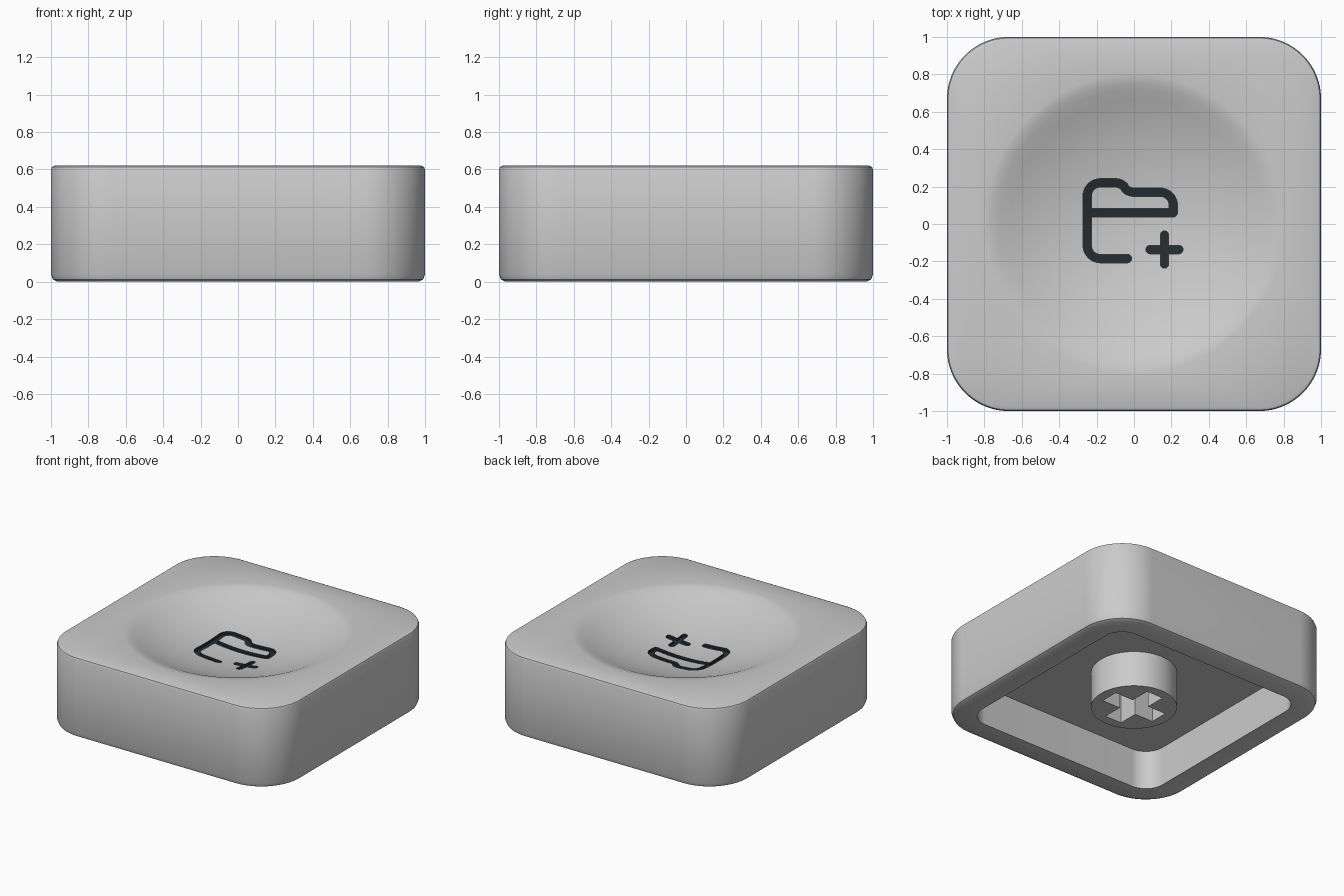
import bpy, bmesh, math
from mathutils import Vector

if "Cube" in bpy.data.objects:
    bpy.data.objects.remove(bpy.data.objects["Cube"])

CORNER_STEPS = 24
DISH_R, DISH_LOW = 1.70, 0.44      # dish sphere radius, lowest point
STROKE = 0.0225                    # half width of the icon lines


def material(name, rgb):
    m = bpy.data.materials.new(name)
    m.diffuse_color = (*rgb, 1)
    m.use_nodes = True
    m.node_tree.nodes["Principled BSDF"].inputs["Base Color"].default_value = m.diffuse_color
    return m


def finish(name, bm):
    bmesh.ops.remove_doubles(bm, verts=bm.verts[:], dist=1e-5)
    bmesh.ops.recalc_face_normals(bm, faces=bm.faces[:])
    me = bpy.data.meshes.new(name)
    bm.to_mesh(me)
    bm.free()
    ob = bpy.data.objects.new(name, me)
    bpy.context.collection.objects.link(ob)
    return ob


def activate(ob):
    bpy.ops.object.select_all(action='DESELECT')
    ob.select_set(True)
    bpy.context.view_layer.objects.active = ob


def smooth(ob):
    activate(ob)
    bpy.ops.object.shade_smooth_by_angle(angle=math.radians(35))


def bridge(bm, a, b):
    n = len(a)
    for i in range(n):
        j = (i + 1) % n
        bm.faces.new((a[i], a[j], b[j], b[i]))


def loft(name, sections):
    """Stack rounded squares (half size, corner radius, z); half == radius is a circle."""
    bm = bmesh.new()
    rings = []
    for half, rad, z in sections:
        ring = []
        for q in range(4):
            mid = math.radians(45 + 90 * q)
            off = (half - rad) * math.sqrt(2)
            for s in range(CORNER_STEPS + 1):
                a = math.radians(90 * q + 90 * s / CORNER_STEPS)
                ring.append(bm.verts.new((off * math.cos(mid) + rad * math.cos(a),
                                          off * math.sin(mid) + rad * math.sin(a), z)))
        rings.append(ring)
    for a, b in zip(rings, rings[1:]):
        bridge(bm, a, b)
    return finish(name, bm)


def cut(ob, cutter, transfer=False):
    cutter.hide_render = True
    mod = ob.modifiers.new("cut", 'BOOLEAN')
    mod.operation = 'DIFFERENCE'
    mod.solver = 'EXACT'
    mod.object = cutter
    if transfer:
        mod.material_mode = 'TRANSFER'
    activate(ob)
    bpy.ops.object.modifier_apply(modifier=mod.name)
    bpy.data.objects.remove(cutter)


def dish(r):
    return DISH_LOW + DISH_R - math.sqrt(DISH_R ** 2 - r * r)


def arc(cx, cy, r, a0, a1, n=10):
    return [(cx + r * math.cos(math.radians(a0 + (a1 - a0) * i / n)),
             cy + r * math.sin(math.radians(a0 + (a1 - a0) * i / n))) for i in range(n + 1)]


def stroke_cutter(name, pts, mat):
    """Round-ended line cutter whose underside follows the dish."""
    pts = [Vector(p) for p in pts]
    path = [pts[0]]
    for a, b in zip(pts, pts[1:]):
        n = max(1, math.ceil((b - a).length / 0.03))
        path += [a.lerp(b, i / n) for i in range(1, n + 1)]
    tang = [(path[min(i + 1, len(path) - 1)] - path[max(i - 1, 0)]).normalized()
            for i in range(len(path))]
    stations = [(p, t, STROKE) for p, t in zip(path, tang)]

    def cap(p, t, sign):
        return [(p + t * sign * STROKE * math.sin(math.radians(d)), t,
                 STROKE * math.cos(math.radians(d))) for d in (20, 40, 60, 75, 86)]
    stations = cap(path[0], tang[0], -1)[::-1] + stations + cap(path[-1], tang[-1], 1)
    bm = bmesh.new()
    rings = []
    for p, t, w in stations:
        side = Vector((-t.y, t.x)) * w
        l, r = p + side, p - side
        rings.append([bm.verts.new((q.x, q.y, dish(q.length) + dz))
                      for q, dz in ((l, -0.02), (r, -0.02), (r, 0.1), (l, 0.1))])
    for a, b in zip(rings, rings[1:]):
        bridge(bm, a, b)
    bm.faces.new(rings[0])
    bm.faces.new(rings[-1])
    ob = finish(name, bm)
    ob.data.materials.append(mat)
    return ob


# Cap shell: cavity ceiling, inner wall, rim, outer wall, top, soft dish edge, dish
sections = [(0, 0, 0.30), (0.82, 0.15, 0.30), (0.82, 0.15, 0),
            (0.965, 0.295, 0), (0.99, 0.32, 0.012), (1, 0.33, 0.04),
            (1, 0.33, 0.60), (0.994, 0.324, 0.614), (0.98, 0.31, 0.62)]
sections += [(r, r, z) for r, z in ((0.80, 0.62), (0.775, 0.617), (0.75, 0.610))]
sections += [(r, r, dish(r)) for r in (0.72 * (1 - i / 12) for i in range(13))]
shell = loft("cap_shell", sections)
shell.data.materials.append(material("light_grey", (0.8, 0.8, 0.8)))

# Engraved folder icon with plus sign
dark = material("dark_ink", (0.02, 0.025, 0.03))
folder = ([(-0.035, -0.185)] + arc(-0.18, -0.115, 0.07, 270, 180)
          + arc(-0.18, 0.15, 0.07, 180, 90) + arc(-0.10, 0.15, 0.07, 90, 50, 5)
          + arc(0.0, 0.24, 0.07, 230, 270, 5) + arc(0.14, 0.10, 0.07, 90, 0)
          + [(0.21, 0.06)])
px, py, arm = 0.163, -0.137, 0.077
strokes = {"folder_outline": folder,
           "folder_divider": [(0.21, 0.06), (-0.25, 0.06)],
           "plus_across": [(px - arm, py), (px + arm, py)],
           "plus_upright": [(px, py - arm), (px, py + arm)]}
for name, pts in strokes.items():
    cut(shell, stroke_cutter(name, pts, dark), True)
smooth(shell)

# Mounting stem with a cross-shaped socket
stem = loft("stem", [(0, 0, 0.025), (0.30, 0.30, 0.025), (0.30, 0.30, 0.31), (0, 0, 0.31)])
L, W = 0.225, 0.07
quarter = [(L, -W), (L, W), (W, W)]
cross = []
for _ in range(4):
    cross += quarter
    quarter = [(-y, x) for x, y in quarter]
bm = bmesh.new()
low, high = ([bm.verts.new((x, y, z)) for x, y in cross] for z in (-0.1, 0.30))
bridge(bm, low, high)
bm.faces.new(low)
bm.faces.new(high)
cut(stem, finish("socket_cutter", bm))
smooth(stem)
